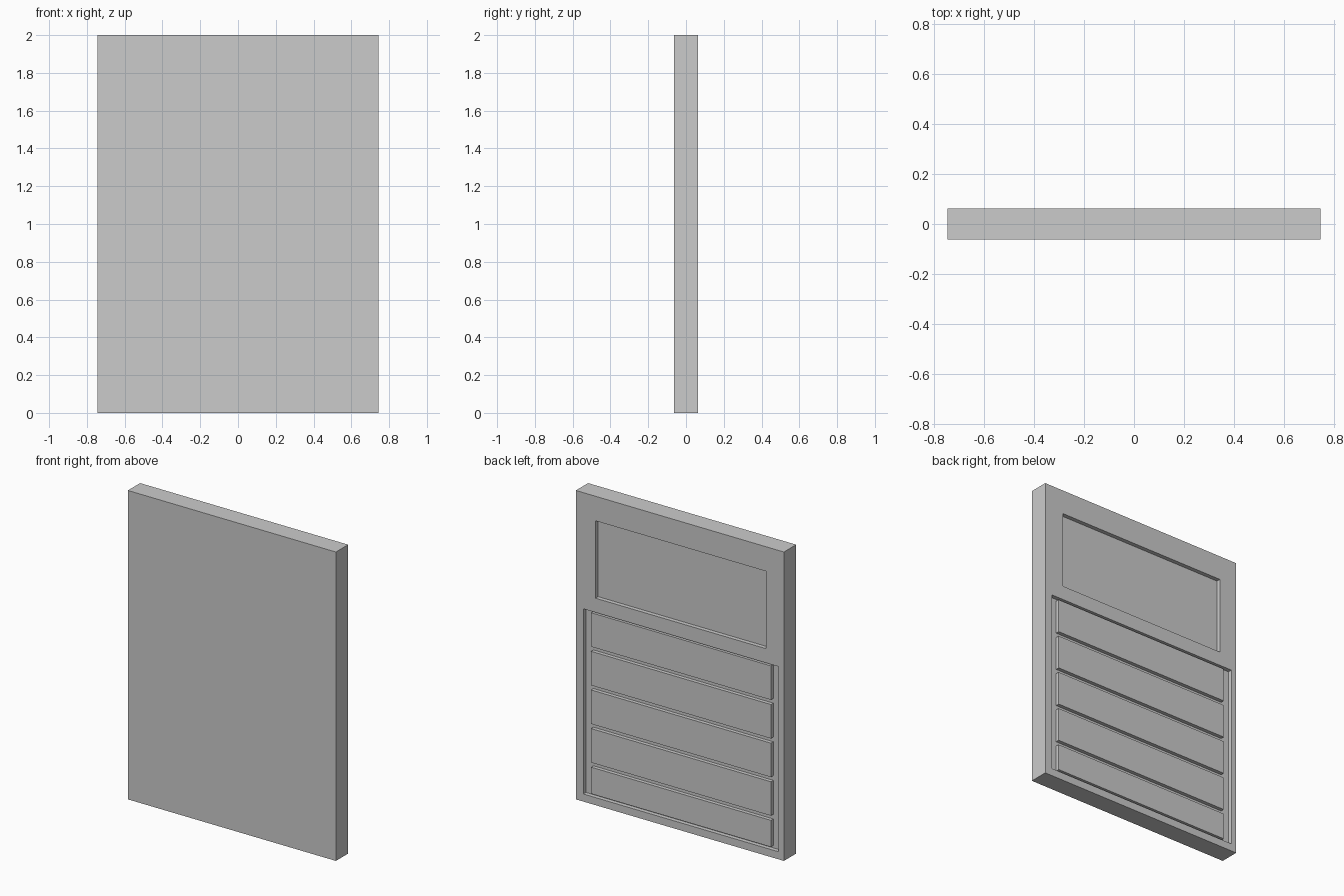
import bpy

if "Cube" in bpy.data.objects:
    bpy.data.objects.remove(bpy.data.objects["Cube"])

BACK = 0.0625      # y of the back face
DEPTH = 0.027      # depth of the recesses


def box(name, x0, x1, y0, y1, z0, z1):
    bpy.ops.mesh.primitive_cube_add(
        size=1, location=((x0 + x1) / 2, (y0 + y1) / 2, (z0 + z1) / 2))
    ob = bpy.context.object
    ob.name = name
    ob.scale = (x1 - x0, y1 - y0, z1 - z0)
    bpy.ops.object.transform_apply(location=False, rotation=False, scale=True)
    return ob


def cut(target, cutter):
    mod = target.modifiers.new("recess", 'BOOLEAN')
    mod.operation = 'DIFFERENCE'
    mod.solver = 'EXACT'
    mod.object = cutter
    bpy.context.view_layer.objects.active = target
    bpy.ops.object.modifier_apply(modifier=mod.name)
    bpy.data.objects.remove(cutter)


# Main slab, plain on the front
slab = box("door_slab", -0.745, 0.745, -BACK, BACK, 0, 2)

# Upper window recess and lower slat recess in the back face
floor = BACK - DEPTH
cut(slab, box("window_cutter", -0.618, 0.605, floor, BACK + 0.1, 1.34, 1.841))
cut(slab, box("slat_cutter", -0.708, 0.692, floor, BACK + 0.1, 0.049, 1.248))

# Five raised slats; the lowest one is shorter
for i in range(5):
    top = 1.236 - 0.25 * i
    height = 0.22 if i < 4 else 0.172
    box(f"slat_{i + 1}", -0.65, 0.638, floor - 0.01, BACK - 0.003,
        top - height, top)
